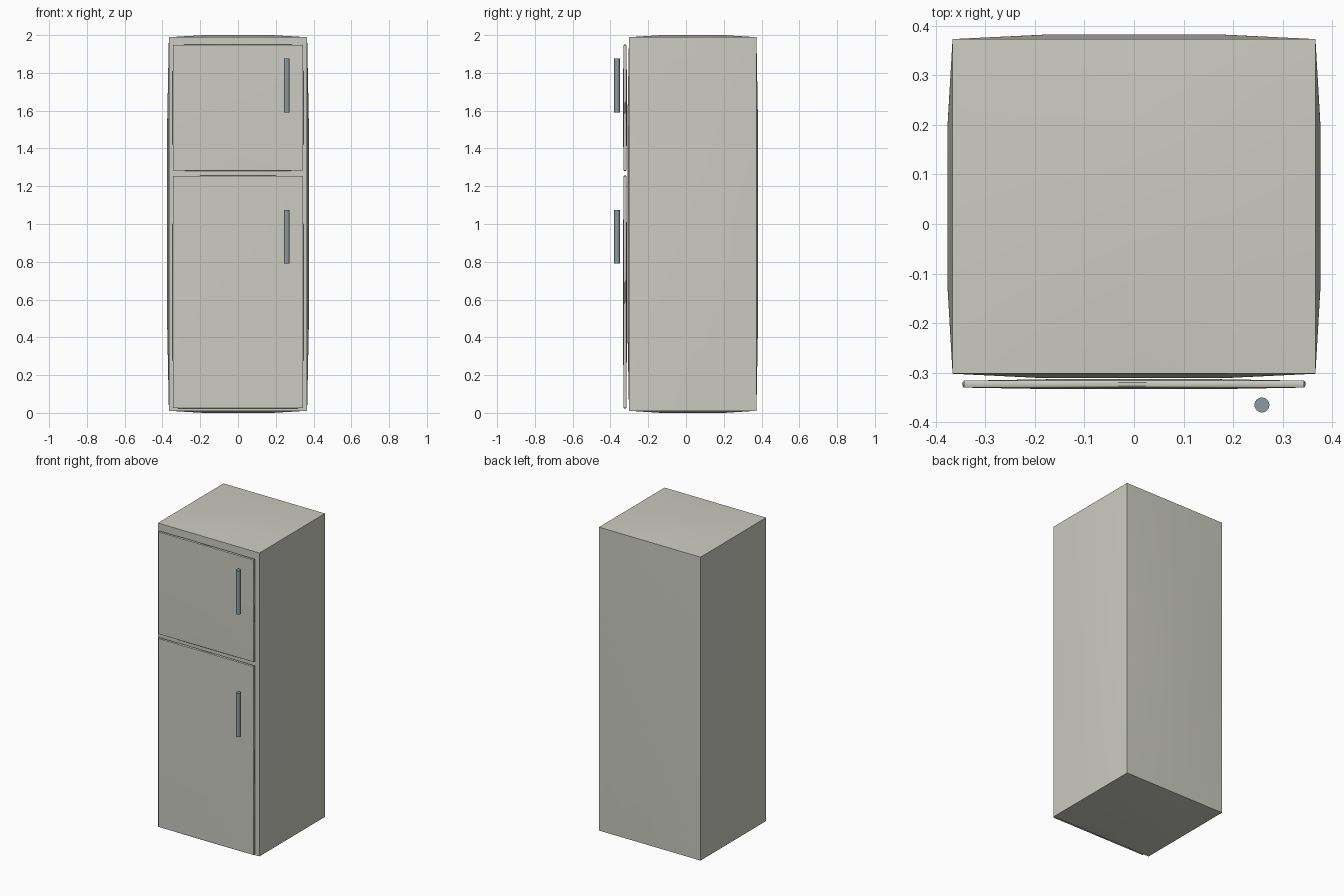
import bpy, bmesh, math
from mathutils import Vector

if "Cube" in bpy.data.objects:
    bpy.data.objects.remove(bpy.data.objects["Cube"])


def material(name, rgb):
    m = bpy.data.materials.new(name)
    m.diffuse_color = (*rgb, 1)
    m.use_nodes = True
    m.node_tree.nodes["Principled BSDF"].inputs["Base Color"].default_value = m.diffuse_color
    return m


ENAMEL = material("warm grey enamel", (0.60, 0.60, 0.54))
METAL = material("blue grey metal", (0.25, 0.33, 0.34))


def finish(bm, name, mat):
    bmesh.ops.recalc_face_normals(bm, faces=bm.faces)
    me = bpy.data.meshes.new(name)
    bm.to_mesh(me)
    bm.free()
    me.materials.append(mat)
    ob = bpy.data.objects.new(name, me)
    bpy.context.collection.objects.link(ob)
    bpy.ops.object.select_all(action='DESELECT')
    ob.select_set(True)
    bpy.context.view_layer.objects.active = ob
    bpy.ops.object.shade_smooth_by_angle(angle=math.radians(30))
    return ob


def pillow_box(name, lo, hi, bulge):
    """Box with straight edges whose faces swell outward by bulge per axis."""
    lo, hi = Vector(lo), Vector(hi)
    mid, half = (lo + hi) / 2, (hi - lo) / 2
    bm = bmesh.new()
    bmesh.ops.create_cube(bm, size=2)
    bmesh.ops.subdivide_edges(bm, edges=bm.edges[:], cuts=3, use_grid_fill=True)
    for v in bm.verts:
        u = v.co.copy()
        # swell is full over the middle half and fades to zero at the edges
        fade = [min(1.0, 2 * (1 - abs(c)) * 0.94 + 0.06 * (1 - c * c)) for c in u]
        for a in range(3):
            v.co[a] = mid[a] + half[a] * u[a]
            if abs(u[a]) > 0.999:
                swell = fade[(a + 1) % 3] * fade[(a + 2) % 3]
                v.co[a] += math.copysign(bulge[a] * swell, u[a])
    return finish(bm, name, ENAMEL)


def handle(name, x, y, z0, z1, r):
    bm = bmesh.new()
    bmesh.ops.create_cone(bm, cap_ends=True, segments=32, radius1=r, radius2=r,
                          depth=z1 - z0)
    bmesh.ops.translate(bm, verts=bm.verts, vec=(x, y, (z0 + z1) / 2))
    return finish(bm, name, METAL)


# cabinet
pillow_box("cabinet", (-0.366, -0.302, 0.011), (0.366, 0.373, 1.989),
           (0.010, 0.009, 0.011))

# doors and their bar handles: (part, door bottom, door top, handle bottom, handle top)
for part, z0, z1, h0, h1 in (("fridge", 0.025, 1.253, 0.79, 1.075),
                             ("freezer", 1.283, 1.948, 1.59, 1.875)):
    pillow_box(part + "_door", (-0.343, -0.330, z0), (0.343, -0.316, z1),
               (0.003, 0.003, 0.003))
    handle(part + "_handle", 0.258, -0.365, h0, h1, 0.015)
